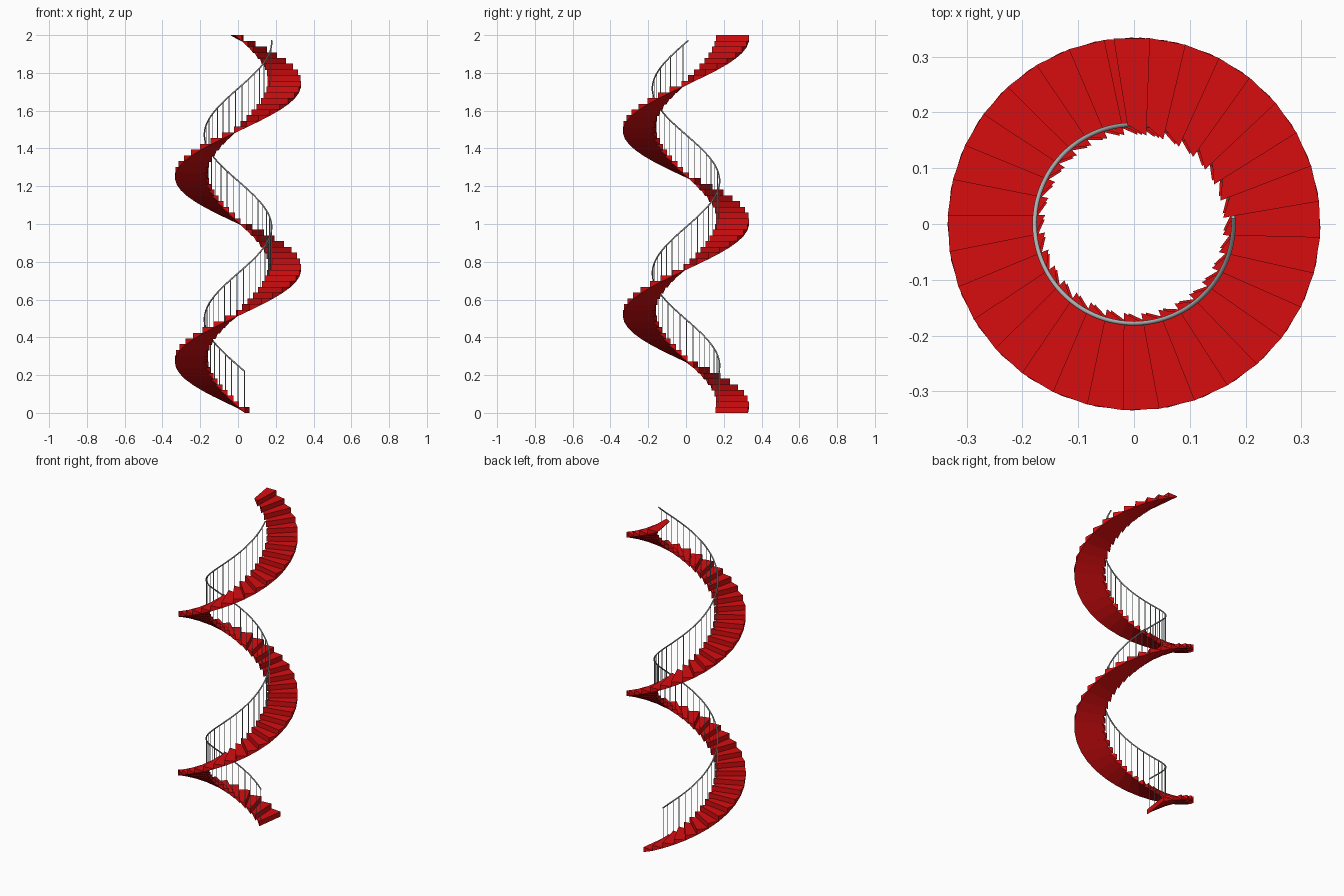
import bpy, bmesh, math
from math import sin, cos, radians

if "Cube" in bpy.data.objects:
    bpy.data.objects.remove(bpy.data.objects["Cube"])

N = 66                    # steps
H = 2.0 / N               # rise of one step
DA = 11.16                # turn of one step, degrees
A0 = 79.7                 # angle of the first nosing at the outer edge
R_OUT, R_TIP, R_IN = 0.334, 0.160, 0.178
RAIL_R, RAIL_A, RAIL_Z = 0.178, 78.7, 0.22


def material(name, rgb):
    m = bpy.data.materials.new(name)
    m.diffuse_color = (*rgb, 1)
    m.use_nodes = True
    m.node_tree.nodes["Principled BSDF"].inputs["Base Color"].default_value = m.diffuse_color
    return m


red = material("red", (0.68, 0.004, 0.005))
grey = material("grey metal", (0.42, 0.44, 0.44))


def polar(r, deg, z):
    a = radians(deg)
    return (r * cos(a), r * sin(a), z)


def add_object(name, bm, mat):
    bmesh.ops.recalc_face_normals(bm, faces=bm.faces)
    me = bpy.data.meshes.new(name)
    bm.to_mesh(me)
    bm.free()
    me.materials.append(mat)
    ob = bpy.data.objects.new(name, me)
    bpy.context.collection.objects.link(ob)
    return ob


# Steps: wedge treads with a sloping underside and a pointed inner nosing
bm = bmesh.new()
LIP = 0.004
for k in range(N):
    a, z = A0 + k * DA, k * H
    plan = [(R_OUT, a), (R_OUT, a + DA), (R_IN, a + DA - 2.4), (R_TIP, a - 3.0)]
    low = [z, z + H - LIP, z + H - LIP, z]
    if k:
        low = [v - LIP for v in (z, z + H, z + H, z)]
    bot = [bm.verts.new(polar(r, t, b)) for (r, t), b in zip(plan, low)]
    top = [bm.verts.new(polar(r, t, z + H)) for r, t in plan]
    bm.faces.new(bot[::-1])
    bm.faces.new(top)
    for i in range(4):
        j = (i + 1) % 4
        bm.faces.new((bot[i], bot[j], top[j], top[i]))
add_object("steps", bm, red)


def rail_height(deg):
    return RAIL_Z + (deg - RAIL_A) / DA * H


# Balusters: one thin post per step
bm = bmesh.new()
for k in range(58):
    a = RAIL_A + k * DA
    z0, z1 = (k + 1) * H - 0.006, rail_height(a)
    rings = []
    for z in (z0, z1):
        cx, cy, _ = polar(RAIL_R - 0.001, a, 0)
        rings.append([bm.verts.new((cx + 0.002 * cos(i * math.pi / 3),
                                    cy + 0.002 * sin(i * math.pi / 3), z)) for i in range(6)])
    for i in range(6):
        j = (i + 1) % 6
        bm.faces.new((rings[0][i], rings[0][j], rings[1][j], rings[1][i]))
    bm.faces.new(rings[0][::-1])
    bm.faces.new(rings[1])
add_object("balusters", bm, grey)

# Handrail: round tube swept along the inner helix
bm = bmesh.new()
END, SEG, SIDES, T = 724.0, 240, 8, 0.004
rings = []
for s in range(SEG + 1):
    a = RAIL_A + (END - RAIL_A) * s / SEG
    slope = math.atan(H / (RAIL_R * radians(DA)))
    ring = []
    for i in range(SIDES):
        p = 2 * math.pi * i / SIDES
        u, v = T * cos(p), T * sin(p)
        # v lies along the normal to the sloping path
        back = -v * sin(slope)
        x, y, z = polar(RAIL_R + u, a, rail_height(a) + v * cos(slope))
        ring.append(bm.verts.new((x - back * sin(radians(a)), y + back * cos(radians(a)), z)))
    rings.append(ring)
for r0, r1 in zip(rings, rings[1:]):
    for i in range(SIDES):
        j = (i + 1) % SIDES
        bm.faces.new((r0[i], r0[j], r1[j], r1[i])).smooth = True
bm.faces.new(rings[0][::-1])
bm.faces.new(rings[-1])
add_object("handrail", bm, grey)
